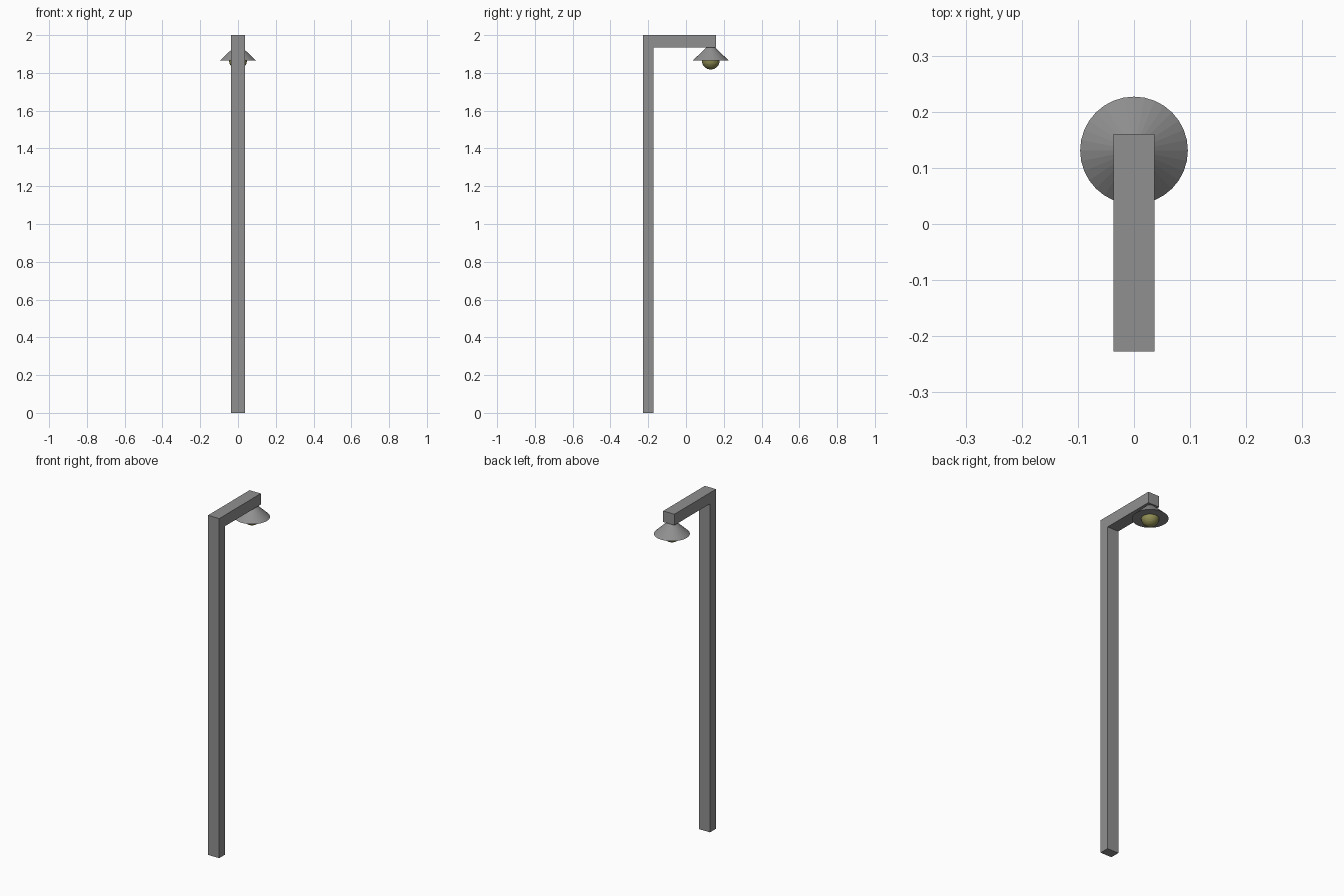
import bpy, bmesh
from mathutils import Matrix

if "Cube" in bpy.data.objects:
    bpy.data.objects.remove(bpy.data.objects["Cube"])

LAMP_Y = 0.131    # lamp axis along the arm
RIM_Z = 1.865     # bottom of the shade
ARM_Z = 1.935     # underside of the arm


def material(name, color):
    mat = bpy.data.materials.new(name)
    mat.diffuse_color = (*color, 1)
    mat.use_nodes = True
    mat.node_tree.nodes["Principled BSDF"].inputs["Base Color"].default_value = mat.diffuse_color
    return mat


def add_object(name, bm, mat):
    bmesh.ops.recalc_face_normals(bm, faces=bm.faces)
    mesh = bpy.data.meshes.new(name)
    bm.to_mesh(mesh)
    bm.free()
    mesh.materials.append(mat)
    obj = bpy.data.objects.new(name, mesh)
    bpy.context.collection.objects.link(obj)


metal = material("dark_metal", (0.28, 0.28, 0.28))
glow = material("bulb_yellow", (0.28, 0.27, 0.09))

# Post and arm: one L-shaped profile extruded across x
half_width = 0.0365
profile = [(-0.227, 0), (-0.171, 0), (-0.171, ARM_Z),
           (0.160, ARM_Z), (0.160, 2), (-0.227, 2)]
bm = bmesh.new()
side = bm.faces.new([bm.verts.new((-half_width, y, z)) for y, z in profile])
ext = bmesh.ops.extrude_face_region(bm, geom=[side])
bmesh.ops.translate(bm, vec=(2 * half_width, 0, 0),
                    verts=[v for v in ext["geom"] if isinstance(v, bmesh.types.BMVert)])
add_object("post_and_arm", bm, metal)

# Lamp shade: flat-sided truncated cone with a closed underside
bm = bmesh.new()
bmesh.ops.create_cone(bm, cap_ends=True, segments=32, radius1=0.096, radius2=0.022,
                      depth=ARM_Z - RIM_Z,
                      matrix=Matrix.Translation((0, LAMP_Y, (ARM_Z + RIM_Z) / 2)))
add_object("lamp_shade", bm, metal)

# Bulb: sphere half sunk into the shade
bm = bmesh.new()
bmesh.ops.create_uvsphere(bm, u_segments=32, v_segments=16, radius=0.047,
                          matrix=Matrix.Translation((0, LAMP_Y, RIM_Z)))
add_object("bulb", bm, glow)
